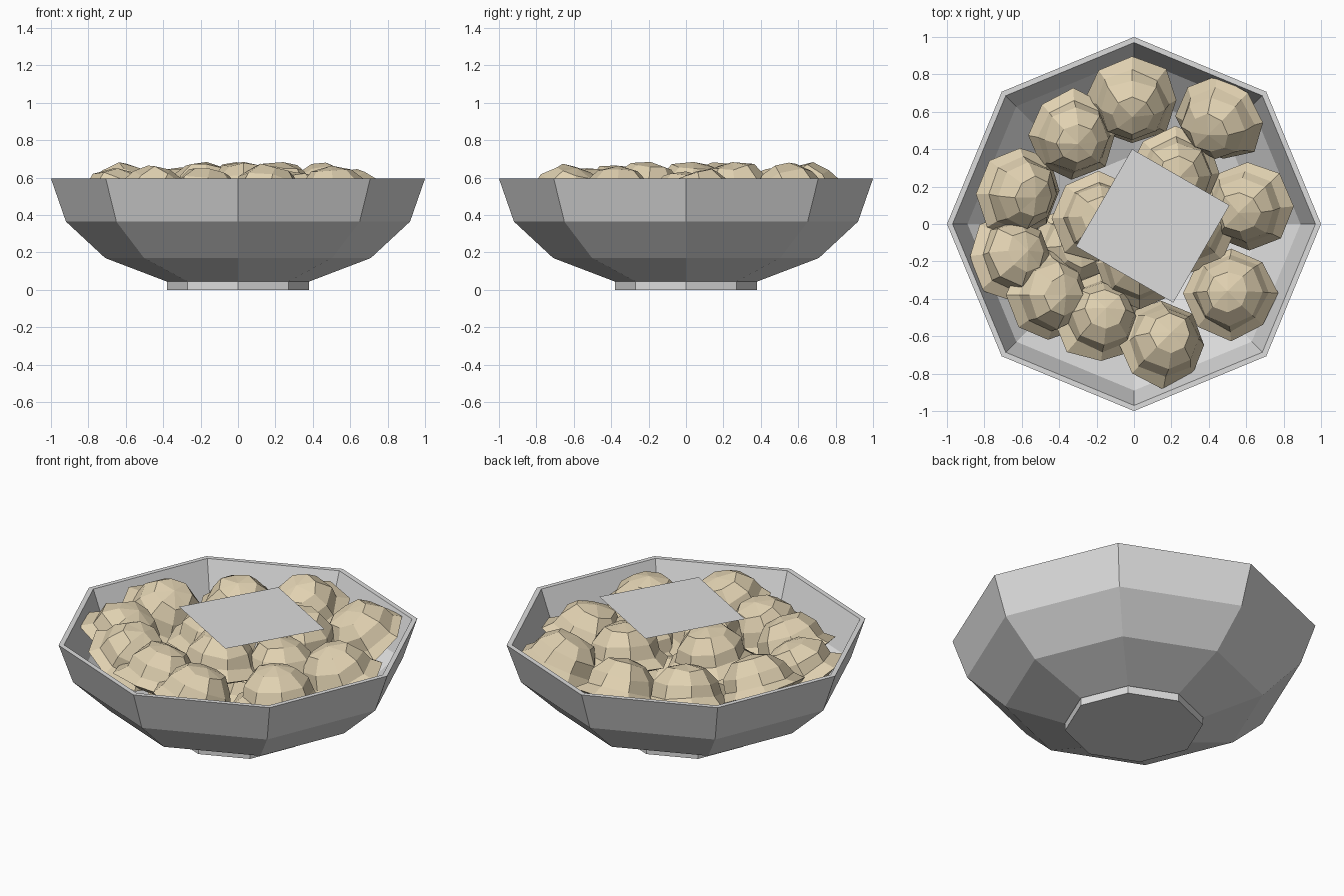
import bpy, bmesh, math, random
from mathutils import Vector

if "Cube" in bpy.data.objects:
    bpy.data.objects.remove(bpy.data.objects["Cube"])

random.seed(4)


def material(name, col):
    m = bpy.data.materials.new(name)
    m.diffuse_color = (*col, 1)
    m.use_nodes = True
    m.node_tree.nodes["Principled BSDF"].inputs["Base Color"].default_value = m.diffuse_color
    return m


GREY = material("light_grey", (0.72, 0.72, 0.72))
TAN = material("dough_tan", (0.75, 0.64, 0.44))


def finish(bm, name, mat):
    bmesh.ops.recalc_face_normals(bm, faces=bm.faces)
    me = bpy.data.meshes.new(name)
    bm.to_mesh(me)
    bm.free()
    me.materials.append(mat)
    ob = bpy.data.objects.new(name, me)
    bpy.context.collection.objects.link(ob)
    return ob


def lathe(profile, n, jitter=0.0):
    """Spin a (radius, z) profile into an n-sided solid; radius 0 is a pole."""
    bm = bmesh.new()
    rings = []
    for r, z in profile:
        if r == 0:
            rings.append([bm.verts.new((0, 0, z))] * n)
            continue
        ring = []
        for i in range(n):
            a = 2 * math.pi * i / n
            k = r * (1 + random.uniform(-jitter, jitter))
            dz = random.uniform(-jitter, jitter) * 0.15
            ring.append(bm.verts.new((k * math.cos(a), k * math.sin(a), z + dz)))
        rings.append(ring)
    for lo, hi in zip(rings, rings[1:]):
        for i in range(n):
            j = (i + 1) % n
            bm.faces.new(list(dict.fromkeys((lo[i], lo[j], hi[j], hi[i]))))
    return bm


# Eight-sided bowl with foot and thin wall
finish(lathe([(0, 0), (0.38, 0), (0.38, 0.045), (0.385, 0.046), (0.71, 0.17),
              (0.92, 0.365), (1.0, 0.595), (0.97, 0.595), (0.89, 0.38),
              (0.69, 0.2), (0.37, 0.075), (0, 0.075)], 8), "bowl", GREY)

# Dumplings: faceted dome with a flared brim, (x, y, z, tilt x, tilt y)
DOUGH = [(0, -0.06), (0.17, -0.035), (0.245, 0.0), (0.2, 0.045),
         (0.175, 0.12), (0.11, 0.19), (0, 0.215)]
PLACES = [
    (-0.01, 0.66, 0.46, 0.0, -0.45),
    (0.46, 0.56, 0.46, -0.35, -0.45),
    (-0.33, 0.48, 0.44, 0.15, -0.25),
    (-0.62, 0.17, 0.46, 0.5, -0.15),
    (-0.66, -0.18, 0.44, 0.5, 0.2),
    (-0.46, -0.38, 0.45, 0.5, 0.0),
    (-0.18, -0.51, 0.44, 0.15, 0.3),
    (0.15, -0.64, 0.45, 0.25, 0.3),
    (0.52, -0.37, 0.45, -0.1, 0.05),
    (0.61, 0.10, 0.43, -0.25, -0.2),
    (0.22, 0.27, 0.47, 0.1, -0.1),
    (-0.19, 0.03, 0.47, 0.1, 0.05),
    (0.03, -0.21, 0.47, 0.0, 0.1),
    (0.30, -0.02, 0.42, -0.1, 0.1),
    (0.05, 0.05, 0.23, 0.1, 0.1),
    (-0.32, -0.14, 0.26, 0.2, 0.1),
]
for k, (x, y, z, tx, ty) in enumerate(PLACES):
    ob = finish(lathe(DOUGH, 8, 0.06), f"dumpling_{k + 1}", TAN)
    ob.rotation_mode = 'QUATERNION'
    spin = Vector((0, 0, 1)).rotation_difference(Vector((tx, ty, 1)))
    ob.rotation_quaternion = spin
    ob.location = (x, y, z)

# Flat square sheet lying over the filling
bm = bmesh.new()
bm.faces.new([bm.verts.new((0.1 + 0.425 * math.cos(a), -0.01 + 0.425 * math.sin(a), 0.71))
              for a in (math.radians(15 + 90 * i) for i in range(4))])
finish(bm, "flat_sheet", GREY)
